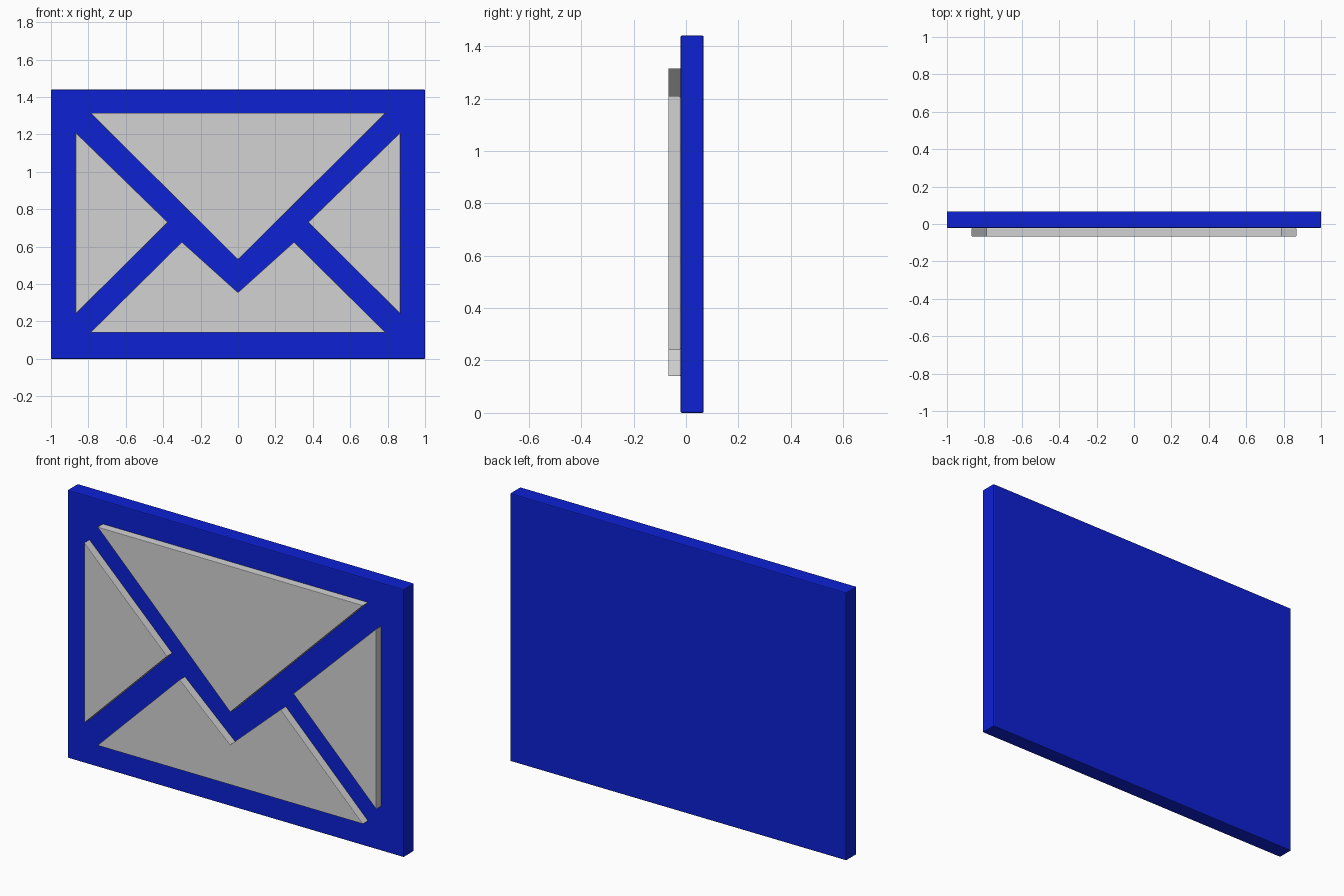
import bpy, bmesh

if "Cube" in bpy.data.objects:
    bpy.data.objects.remove(bpy.data.objects["Cube"])

def material(name, rgb):
    m = bpy.data.materials.new(name)
    m.diffuse_color = (*rgb, 1.0)
    m.use_nodes = True
    m.node_tree.nodes["Principled BSDF"].inputs["Base Color"].default_value = m.diffuse_color
    return m

blue = material("deep blue", (0.004, 0.015, 0.65))
grey = material("light grey", (0.65, 0.65, 0.65))

def plate(name, outline, y_front, y_back, mat, bevel):
    """Extrude an (x, z) outline along y, with a slight edge bevel."""
    bm = bmesh.new()
    face = bm.faces.new([bm.verts.new((x, y_front, z)) for x, z in outline])
    ext = bmesh.ops.extrude_face_region(bm, geom=[face])
    for v in ext["geom"]:
        if isinstance(v, bmesh.types.BMVert):
            v.co.y = y_back
    bmesh.ops.recalc_face_normals(bm, faces=bm.faces)
    me = bpy.data.meshes.new(name)
    bm.to_mesh(me)
    bm.free()
    me.materials.append(mat)
    ob = bpy.data.objects.new(name, me)
    bpy.context.collection.objects.link(ob)
    mod = ob.modifiers.new("Edge bevel", "BEVEL")
    mod.width = bevel
    mod.segments = 2
    return ob

FRONT, FACE, BACK = -0.067, -0.021, 0.067

# Backing board
plate("backing_board", [(-1, 0), (1, 0), (1, 1.44), (-1, 1.44)], FACE, BACK, blue, 0.005)

# Raised envelope panels
plate("top_flap", [(-0.79, 1.315), (0, 0.53), (0.79, 1.315)], FRONT, FACE, grey, 0.003)
plate("bottom_flap", [(-0.79, 0.14), (0.79, 0.14), (0.30, 0.625), (0, 0.355), (-0.30, 0.625)],
      FRONT, FACE, grey, 0.003)
for side, s in (("left", -1), ("right", 1)):
    plate(side + "_flap", [(s * 0.868, 0.24), (s * 0.868, 1.21), (s * 0.375, 0.73)],
          FRONT, FACE, grey, 0.003)
